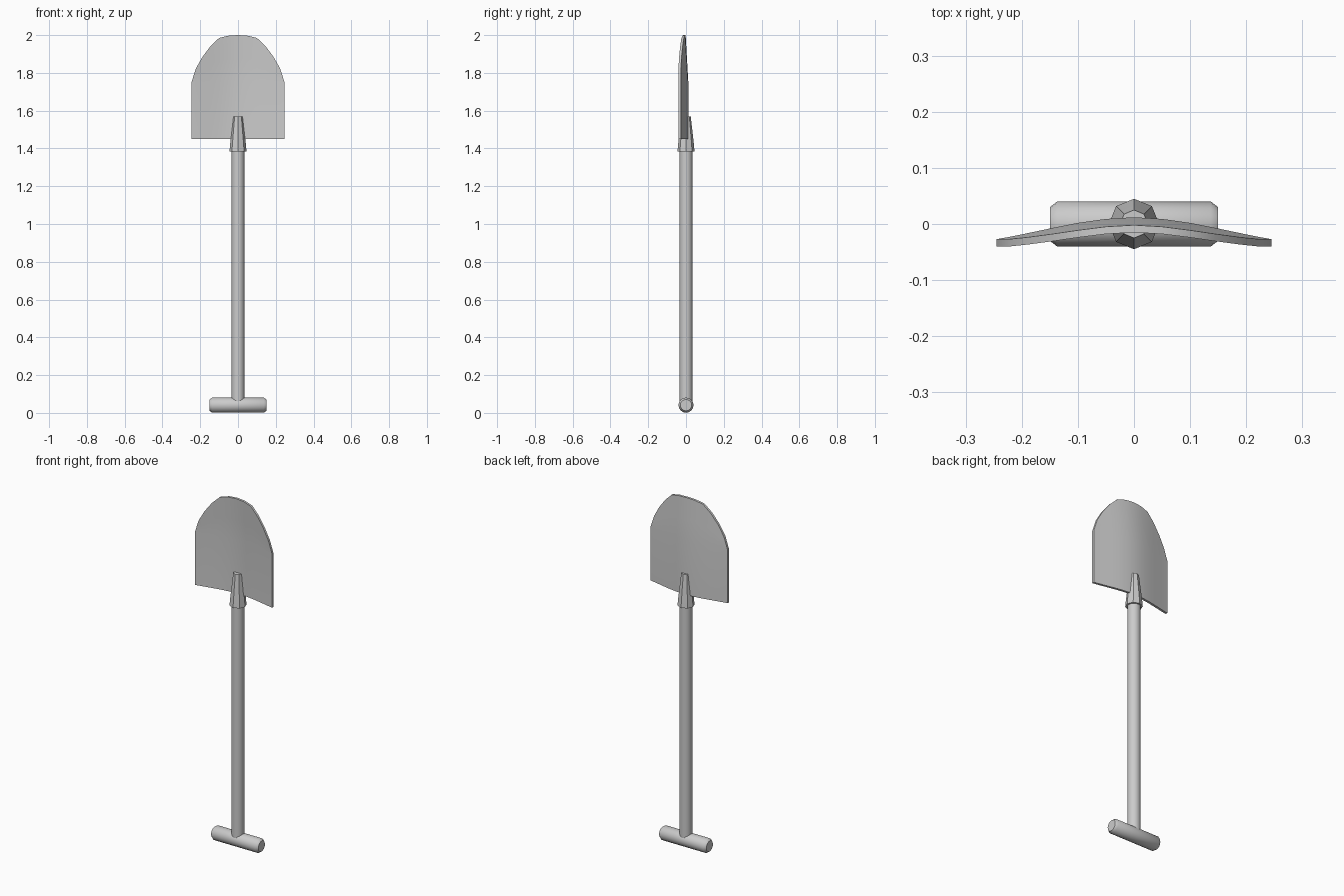
import bpy, bmesh, math
from mathutils import Matrix

if "Cube" in bpy.data.objects:
    bpy.data.objects.remove(bpy.data.objects["Cube"])


def finish(name, bm, angle):
    bmesh.ops.recalc_face_normals(bm, faces=bm.faces)
    mesh = bpy.data.meshes.new(name)
    bm.to_mesh(mesh)
    bm.free()
    ob = bpy.data.objects.new(name, mesh)
    bpy.context.collection.objects.link(ob)
    bpy.ops.object.select_all(action='DESELECT')
    ob.select_set(True)
    bpy.context.view_layer.objects.active = ob
    bpy.ops.object.shade_smooth_by_angle(angle=math.radians(angle))
    return ob


def lathe(name, profile, sides, matrix=Matrix()):
    """Closed solid of revolution about z from (radius, height) pairs."""
    bm = bmesh.new()
    rings = []
    for r, z in profile:
        rings.append([bm.verts.new((r * math.sin(2 * math.pi * i / sides),
                                    r * math.cos(2 * math.pi * i / sides), z))
                      for i in range(sides)])
    for a, b in zip(rings, rings[1:]):
        for i in range(sides):
            j = (i + 1) % sides
            bm.faces.new((a[i], a[j], b[j], b[i]))
    bm.faces.new(rings[0])
    bm.faces.new(rings[-1])
    bm.transform(matrix)
    return finish(name, bm, 40)


# Cross grip with chamfered ends, lying along x
lathe("grip", [(0.03, -0.15), (0.04, -0.137), (0.04, 0.137), (0.03, 0.15)], 16,
      Matrix.Translation((0, 0, 0.041)) @ Matrix.Rotation(math.pi / 2, 4, 'Y'))

# Long shaft
lathe("shaft", [(0.034, 0.045), (0.034, 1.41)], 16)

# Tapered eight-sided socket joining shaft and blade
lathe("socket", [(0.045, 1.385), (0.041, 1.43), (0.025, 1.57)], 8)

# Blade: half outline (x, top z, back y), mirrored, bowed and tipped forward
half = [(0, 2.0, 0.012), (0.05, 1.997, 0.009), (0.1, 1.985, 0.002),
        (0.145, 1.942, -0.007), (0.188, 1.885, -0.016),
        (0.222, 1.825, -0.023), (0.245, 1.755, -0.027)]
columns = [(-x, z, y) for x, z, y in half[:0:-1]] + half
LOW, SHOULDER, THICK = 1.45, 1.755, 0.013
bm = bmesh.new()
grid = []
for x, top, y in columns:
    heights = [LOW] + [SHOULDER + (top - SHOULDER) * t for t in (0, 0.5, 1)]
    grid.append([bm.verts.new((x, y - 0.014 * ((z - SHOULDER) / 0.245 if z > SHOULDER else 0), z))
                 for z in heights])
for a, b in zip(grid, grid[1:]):
    for k in range(3):
        bm.faces.new((a[k], b[k], b[k + 1], a[k + 1]))
bmesh.ops.remove_doubles(bm, verts=bm.verts, dist=1e-5)
out = bmesh.ops.extrude_face_region(bm, geom=bm.faces[:], use_keep_orig=True)
moved = [g for g in out["geom"] if isinstance(g, bmesh.types.BMVert)]
bmesh.ops.translate(bm, verts=moved, vec=(0, -THICK, 0))
finish("blade", bm, 35)
